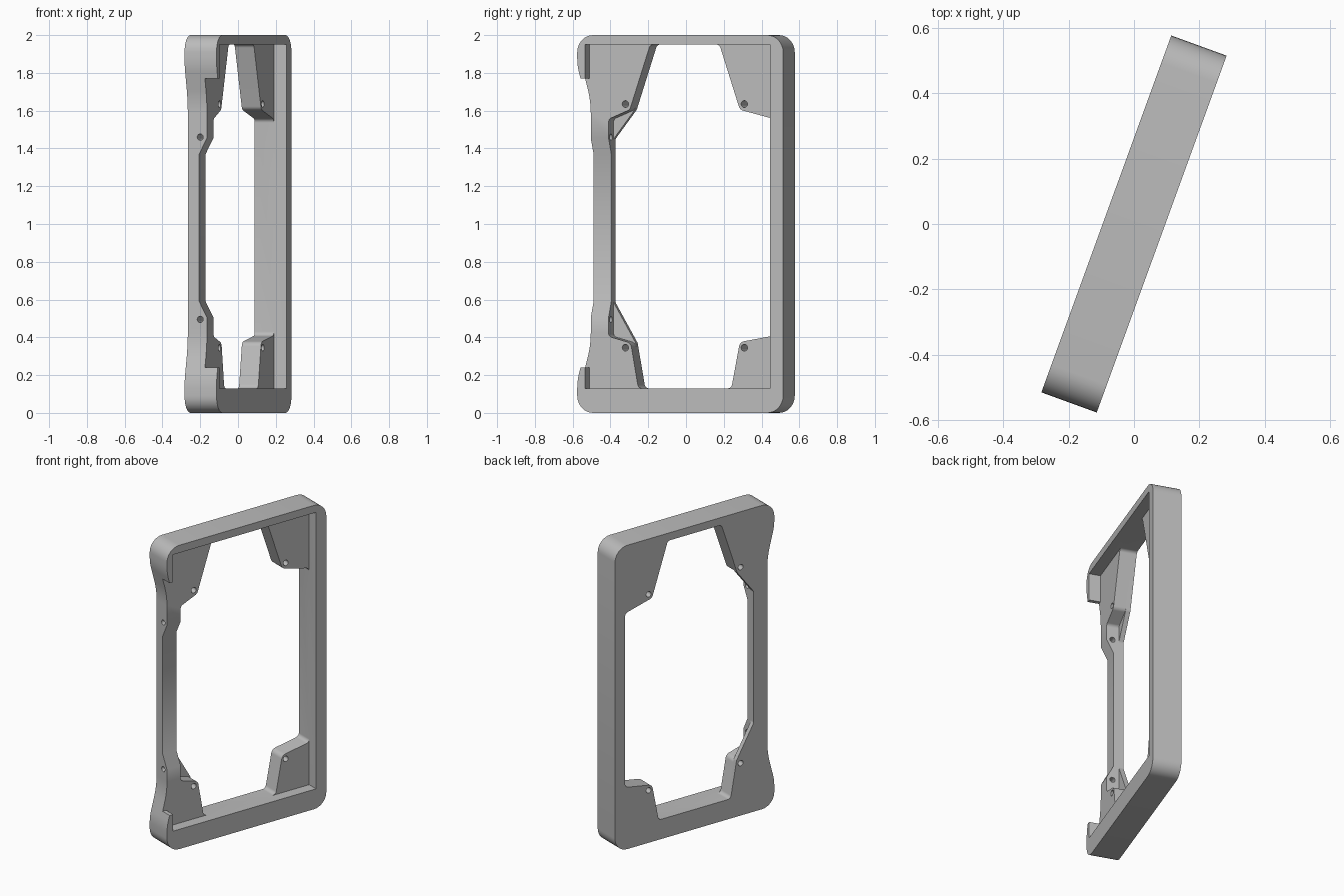
import bpy, bmesh, math
from mathutils import Vector, Matrix

cube = bpy.data.objects.get("Cube")
if cube:
    bpy.data.objects.remove(cube, do_unlink=True)

TURN = Matrix.Rotation(math.radians(-20), 4, 'Z')
BACK, FLOOR, FRONT = -0.09, 0.018, 0.09   # levels through the frame's depth

grey = bpy.data.materials.new("plain grey")
grey.use_nodes = True
grey.diffuse_color = (0.5, 0.5, 0.5, 1)
grey.node_tree.nodes["Principled BSDF"].inputs["Base Color"].default_value = (0.5, 0.5, 0.5, 1)


def rounded(corners, steps=8):
    """Round each (a, b, radius) corner of a closed outline."""
    out = []
    for i, (a, b, r) in enumerate(corners):
        p = Vector((a, b))
        d0 = (Vector(corners[i - 1][:2]) - p).normalized()
        d1 = (Vector(corners[(i + 1) % len(corners)][:2]) - p).normalized()
        if r == 0:
            out.append(p)
            continue
        half = d0.angle(d1) / 2
        centre = p + (d0 + d1).normalized() * r / math.sin(half)
        t = r / math.tan(half)
        s, e = p + d0 * t - centre, p + d1 * t - centre
        sweep = s.angle(e)
        for k in range(steps + 1):
            f = k / steps
            out.append(centre + (s * math.sin((1 - f) * sweep) + e * math.sin(f * sweep)) / math.sin(sweep))
    return out


def circle(a, b, r, n=20):
    return [(a + r * math.cos(k * math.tau / n), b + r * math.sin(k * math.tau / n)) for k in range(n)]


def prism(name, outline, lo, hi, along_depth=True):
    """Extrude an outline through the depth, or along the frame's width."""
    bm = bmesh.new()
    place = (lambda a, b, h: (h, a, b)) if along_depth else (lambda a, b, h: (a, h, b))
    face = bm.faces.new([bm.verts.new(place(a, b, lo)) for a, b in outline])
    top = bmesh.ops.extrude_face_region(bm, geom=[face])["geom"]
    moved = [v for v in top if isinstance(v, bmesh.types.BMVert)]
    bmesh.ops.translate(bm, verts=moved, vec=place(0, 0, hi - lo))
    bmesh.ops.recalc_face_normals(bm, faces=bm.faces)
    mesh = bpy.data.meshes.new(name)
    bm.to_mesh(mesh)
    bm.free()
    obj = bpy.data.objects.new(name, mesh)
    bpy.context.collection.objects.link(obj)
    return obj


# Outer block with rounded corners and a waisted near side
frame = prism("bracket_frame", rounded([
    (0.58, 0, 0.09), (0.58, 2, 0.09), (-0.58, 2, 0.09),
    (-0.58, 1.84, 0.3), (-0.53, 1.65, 0.5),
    (-0.53, 0.36, 0.5), (-0.58, 0.17, 0.3), (-0.58, 0, 0.09)]), BACK, FRONT)
frame.data.materials.append(grey)

# Shallow recess, open on the near side between the two hooks
recess = prism("recess_cutter", [
    (-0.536, 0.13), (0.506, 0.13), (0.506, 1.95), (-0.536, 1.95),
    (-0.536, 1.77), (-0.7, 1.77), (-0.7, 0.24), (-0.536, 0.24)], FLOOR, 0.2)


# Central opening leaving four corner tabs; the back layer keeps diagonal webs
def opening(low, high):
    return rounded([
        (0.506, 0.41, 0.025), (0.31, 0.375, 0.035), (0.262, 0.13, 0.025),
        (-0.262, 0.13, 0.025), (-0.305, 0.37, 0.035), (-0.43, low, 0.025),
        (-0.43, high, 0.025), (-0.31, 1.605, 0.035), (-0.195, 1.95, 0.025),
        (0.195, 1.95, 0.025), (0.31, 1.605, 0.035), (0.506, 1.555, 0.025)])


front_opening = prism("front_opening_cutter", opening(0.405, 1.555), -0.06, 0.2)
back_opening = prism("back_opening_cutter", opening(0.585, 1.45), -0.2, -0.059)

# Thinner side bar with a ramp at each end
bar = prism("bar_cutter", [
    (-0.026, 0.59), (-0.026, 1.37), (FLOOR, 1.455), (0.2, 1.455),
    (0.2, 0.505), (FLOOR, 0.505)], -0.7, -0.4, along_depth=False)

# Screw holes through the tabs and through the side bar
cutters = [recess, front_opening, back_opening, bar]
for z in (0.345, 1.635):
    for side in (-1, 1):
        cutters.append(prism("tab_hole_cutter", circle(side * 0.335, z, 0.018), -0.2, 0.1))
for z in (0.495, 1.46):
    cutters.append(prism("bar_hole_cutter", circle(-0.02, z, 0.017), -0.7, -0.4, along_depth=False))

bpy.context.view_layer.objects.active = frame
for cutter in cutters:
    cutter.hide_render = True
    mod = frame.modifiers.new("cut", 'BOOLEAN')
    mod.operation = 'DIFFERENCE'
    mod.solver = 'EXACT'
    mod.object = cutter
    bpy.ops.object.modifier_apply(modifier=mod.name)
    bpy.data.objects.remove(cutter, do_unlink=True)

# Turn into place and shade the rounded corners smoothly
frame.data.transform(TURN)
bpy.ops.object.select_all(action='DESELECT')
frame.select_set(True)
bpy.ops.object.shade_smooth_by_angle(angle=math.radians(30))
